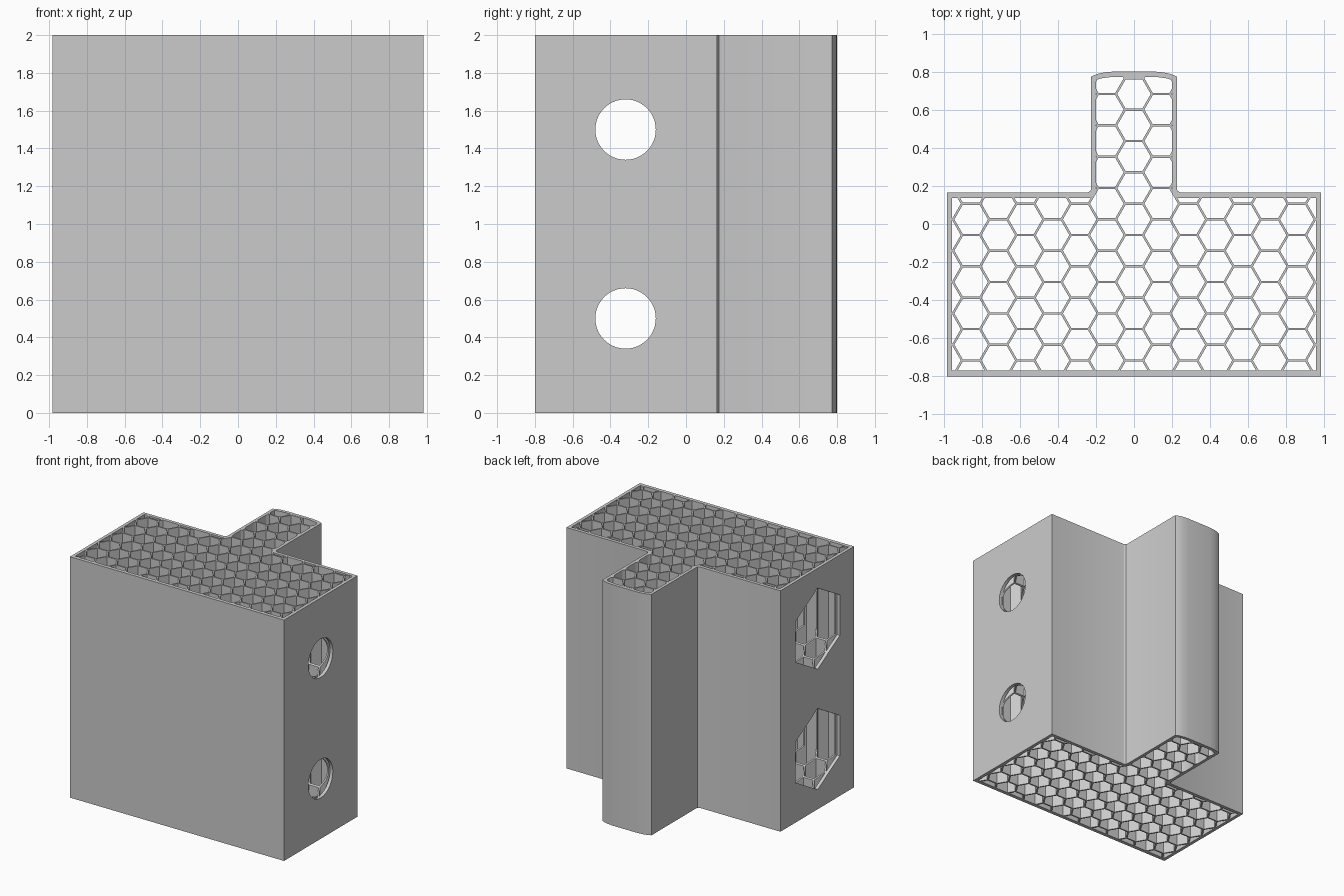
import bpy, bmesh, math
from mathutils import Matrix

if "Cube" in bpy.data.objects:
    bpy.data.objects.remove(bpy.data.objects["Cube"], do_unlink=True)

HEIGHT = 2.0
PITCH = 0.1425                       # spacing of honeycomb columns
ROW = PITCH * 2 / math.sqrt(3)       # spacing of cells in a column
RIB = 0.012                          # honeycomb rib thickness

grey = bpy.data.materials.new("plain grey")
grey.use_nodes = True
grey.diffuse_color = (0.6, 0.6, 0.6, 1)
grey.node_tree.nodes["Principled BSDF"].inputs["Base Color"].default_value = (0.6, 0.6, 0.6, 1)


def prism(name, loops, low, high, along_x=False):
    """Extrude closed 2D loops along z, or along x with loops given as (y, z)."""
    bm = bmesh.new()
    for loop in loops:
        bottom = [bm.verts.new((u, v, low)) for u, v in loop]
        top = [bm.verts.new((u, v, high)) for u, v in loop]
        bm.faces.new(bottom[::-1])
        bm.faces.new(top)
        for i in range(len(loop)):
            j = (i + 1) % len(loop)
            bm.faces.new((bottom[i], bottom[j], top[j], top[i]))
    if along_x:
        bm.transform(Matrix(((0, 0, 1, 0), (1, 0, 0, 0), (0, 1, 0, 0), (0, 0, 0, 1))))
    bmesh.ops.recalc_face_normals(bm, faces=bm.faces)
    mesh = bpy.data.meshes.new(name)
    bm.to_mesh(mesh)
    bm.free()
    mesh.materials.append(grey)
    obj = bpy.data.objects.new(name, mesh)
    bpy.context.collection.objects.link(obj)
    return obj


def cut(obj, tool, operation="DIFFERENCE"):
    """Apply a boolean and discard the tool."""
    tool.hide_render = True
    mod = obj.modifiers.new("cut", "BOOLEAN")
    mod.object, mod.operation, mod.solver = tool, operation, "EXACT"
    bpy.context.view_layer.objects.active = obj
    bpy.ops.object.modifier_apply(modifier=mod.name)
    bpy.data.objects.remove(tool, do_unlink=True)


def polygon(cx, cy, radius, sides, start=0.0):
    return [(cx + radius * math.cos(start + math.tau * i / sides),
             cy + radius * math.sin(start + math.tau * i / sides)) for i in range(sides)]


def mirrored(half):
    return half + [(-x, y) for x, y in reversed(half)]


# T-shaped outline, with filleted inner corners and a softly bowed stem end
outer = mirrored([(0.983, -0.8), (0.983, 0.165), (0.247, 0.165), (0.237, 0.168),
                  (0.228, 0.176), (0.225, 0.187), (0.225, 0.774), (0.195, 0.787),
                  (0.155, 0.796), (0.11, 0.8)])
inner = mirrored([(0.956, -0.77), (0.956, 0.137), (0.236, 0.137), (0.218, 0.141),
                  (0.204, 0.153), (0.2, 0.168), (0.2, 0.745), (0.194, 0.758),
                  (0.165, 0.766), (0.11, 0.773)])

# Honeycomb cells, limited to the space inside the outer wall
cells = []
for column in range(-7, 8):
    offset = -0.058 if column % 2 else -0.058 + ROW / 2
    for row in range(-6, 7):
        cells.append(polygon(column * PITCH, offset + row * ROW,
                             PITCH / 1.5 - RIB / math.sqrt(3), 6))
cell_cutter = prism("cell_cutter", cells, -0.1, HEIGHT + 0.1)
cut(cell_cutter, prism("inner_space", [inner], -0.05, HEIGHT + 0.05), "INTERSECT")

block = prism("honeycomb_block", [outer], 0, HEIGHT)
cut(block, cell_cutter)

# Round bores right through, with hexagonal nut pockets on one side
levels = (0.5, 1.5)
cut(block, prism("bore_cutter", [polygon(-0.32, z, 0.16, 48) for z in levels],
                 -1.1, 1.1, True))
cut(block, prism("pocket_cutter", [polygon(-0.323, z, 0.336, 6, math.pi / 2) for z in levels],
                 -1.1, -0.58, True))

bpy.ops.object.select_all(action="DESELECT")
block.select_set(True)
bpy.context.view_layer.objects.active = block
bpy.ops.object.shade_smooth_by_angle(angle=math.radians(30))
